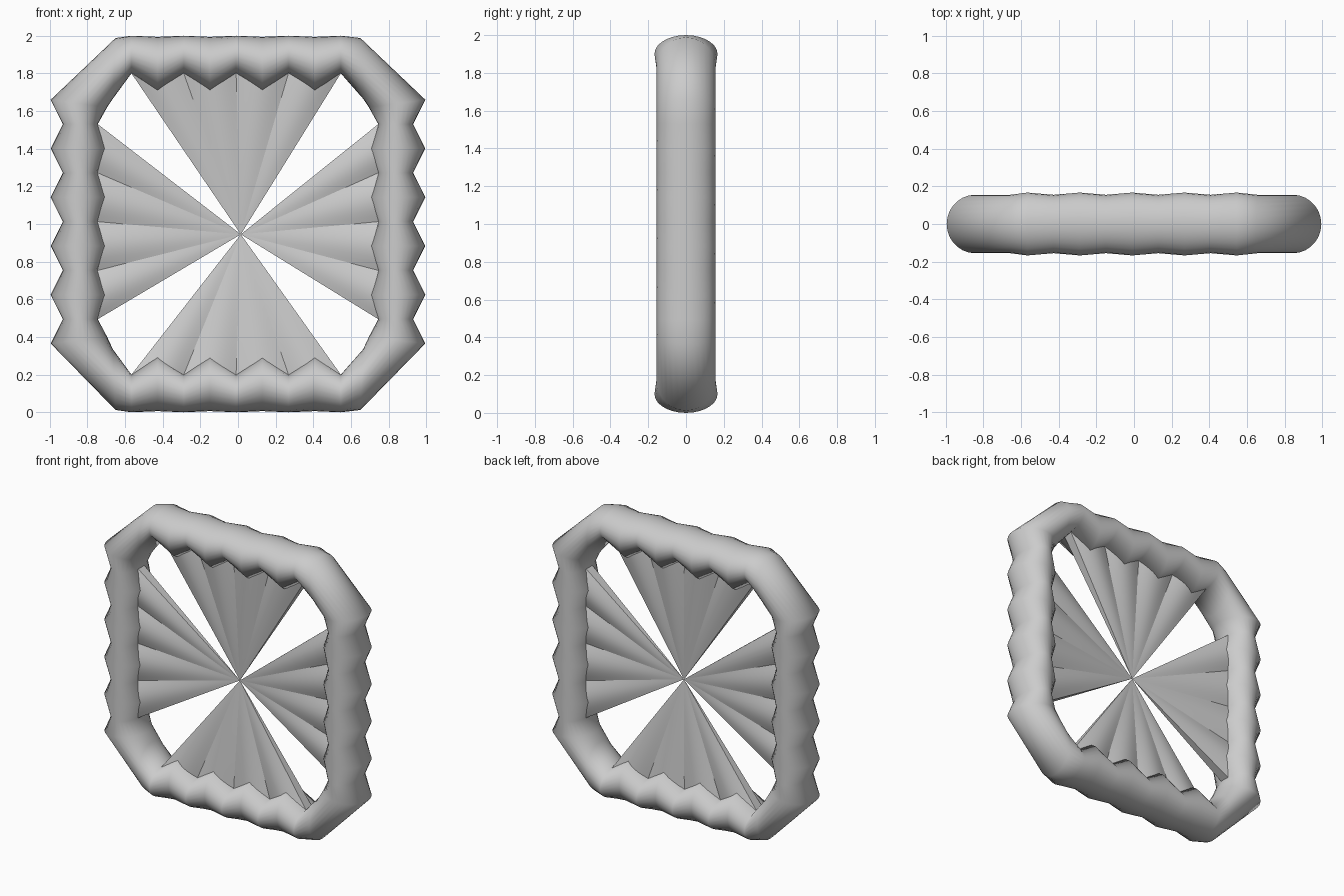
import bpy, bmesh, math
from mathutils import Vector

if "Cube" in bpy.data.objects:
    bpy.data.objects.remove(bpy.data.objects["Cube"])

HUB = Vector((0.015, 0.0, 0.945))
SEG = 28


def finish(bm, name, angle=None):
    bmesh.ops.recalc_face_normals(bm, faces=bm.faces[:])
    me = bpy.data.meshes.new(name)
    bm.to_mesh(me)
    bm.free()
    ob = bpy.data.objects.new(name, me)
    bpy.context.collection.objects.link(ob)
    bpy.ops.object.select_all(action='DESELECT')
    ob.select_set(True)
    bpy.context.view_layer.objects.active = ob
    if angle is None:
        bpy.ops.object.shade_smooth()
    else:
        bpy.ops.object.shade_smooth_by_angle(angle=math.radians(angle))
    return ob


# Stations round the frame: (outer xz, inner xz, half depth)
def side(s):
    out = []
    for i in range(11):
        z = 0.365 + 0.1295 * i
        if i % 2:
            out.append(((s * 0.93, z), (s * 0.745, z), 0.155))
        else:
            zi = 0.40 if i == 0 else 1.62 if i == 10 else z
            out.append(((s * 0.995, z), (s * 0.695, zi), 0.155))
    return out


def rail(top):
    out = []
    for i in range(11):
        x = -0.01 + 0.139 * (i - 5)
        xo = xi = x
        if i in (0, 10):
            xo = math.copysign(0.65, i - 5)
            xi = math.copysign(0.665, i - 5)
            o, n, d = 0.012, 0.335, 0.155
        elif i % 2:
            o, n, d = 0.0, 0.20, 0.167
        else:
            o, n, d = 0.006, 0.30, 0.155
        if top:
            o, n = 2 - o, 2 - n
        out.append(((xo, o), (xi, n), d))
    return out


left, right, upper, lower = side(-1), side(1), rail(True), rail(False)
ring = left + upper + right[::-1] + lower[::-1]

# Ribbed tube frame
bm = bmesh.new()
loops = []
for (ox, oz), (ix, iz), d in ring:
    cx, cz, hx, hz = (ox + ix) / 2, (oz + iz) / 2, (ox - ix) / 2, (oz - iz) / 2
    loop = []
    for k in range(SEG):
        a = 2 * math.pi * k / SEG
        c = math.cos(a)
        loop.append(bm.verts.new((cx + hx * c, d * math.sin(a), cz + hz * c)))
    loops.append(loop)
for i, a in enumerate(loops):
    b = loops[(i + 1) % len(loops)]
    for k in range(SEG):
        m = (k + 1) % SEG
        bm.faces.new((a[k], a[m], b[m], b[k]))
finish(bm, "ribbed_frame")


# Pleated fans tapering from the frame to the hub
def fan(name, stations, steps=8):
    creases = [Vector((n[0], 0, n[1])) for o, n, d in stations[1::2]]
    bm = bmesh.new()
    hub = bm.verts.new(HUB)
    front, back = [], []
    for i in range(4):
        for k in range(steps + (i == 3)):
            u = k / steps
            p = HUB + (creases[i].lerp(creases[i + 1], u) - HUB) * 1.05
            t = 0.035 + 0.036 * math.sin(math.pi * u)
            front.append(bm.verts.new((p.x, -t, p.z)))
            back.append(bm.verts.new((p.x, t, p.z)))
    for i in range(len(front) - 1):
        bm.faces.new((hub, front[i], front[i + 1]))
        bm.faces.new((hub, back[i + 1], back[i]))
        bm.faces.new((front[i], back[i], back[i + 1], front[i + 1]))
    for i in (0, -1):
        bm.faces.new((hub, front[i], back[i]))
    finish(bm, name, 28)


fan("left_fan", left)
fan("right_fan", right)
fan("upper_fan", upper)
fan("lower_fan", lower)
